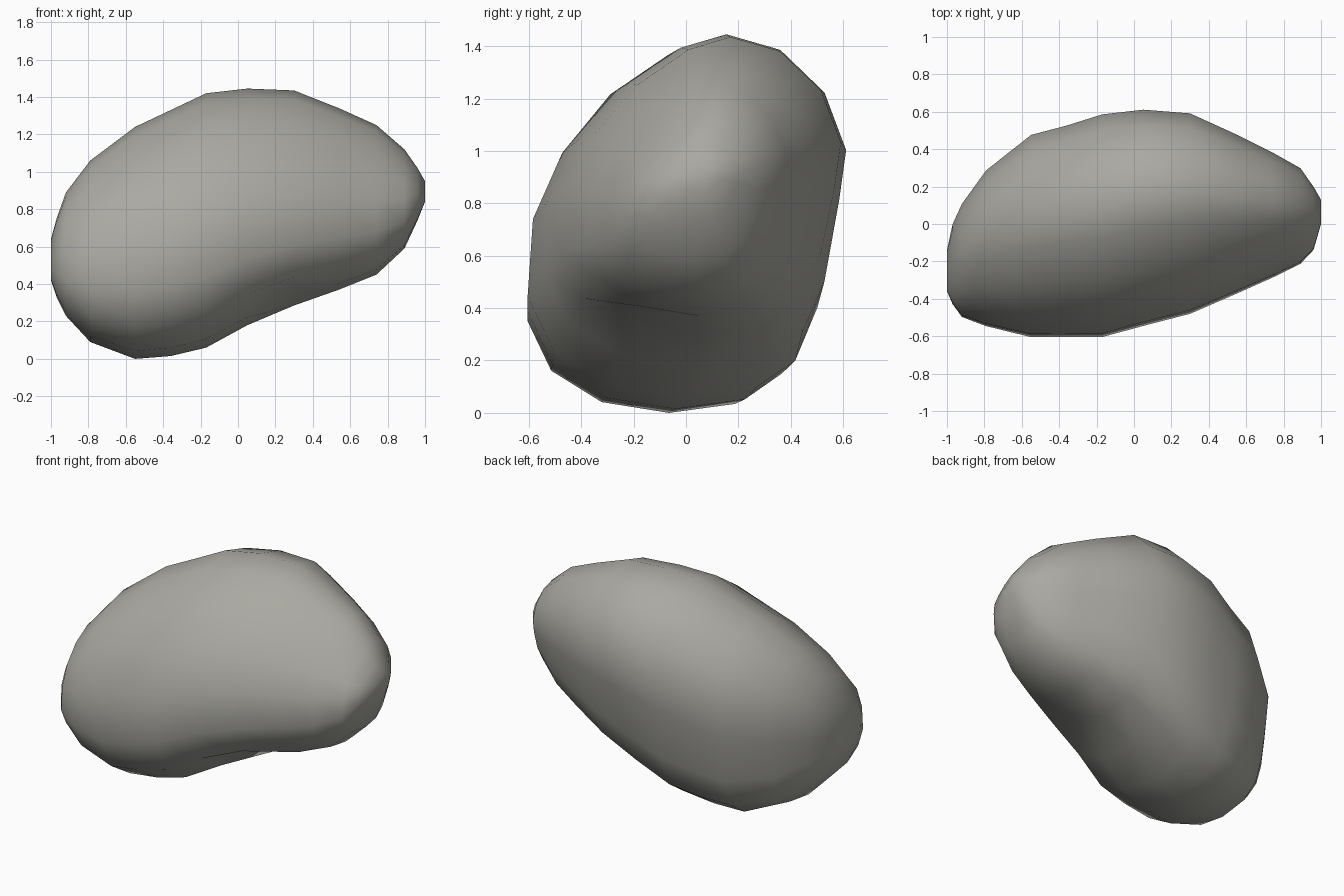
import bpy, bmesh
from math import cos, sin, pi, exp
from mathutils import Vector

cube = bpy.data.objects.get("Cube")
if cube:
    bpy.data.objects.remove(cube, do_unlink=True)

# Cross-sections along the length: x, y low, y high, z low, z high
SECTIONS = [
    (-1.0, -.36, -.14, .42, .64), (-.97, -.43, .0, .33, .75),
    (-.92, -.5, .11, .23, .89), (-.79, -.55, .29, .09, 1.06),
    (-.55, -.61, .48, .0, 1.24), (-.36, -.61, .53, .015, 1.33),
    (-.17, -.61, .59, .06, 1.42), (.05, -.55, .615, .18, 1.445),
    (.3, -.485, .595, .285, 1.435), (.54, -.38, .485, .37, 1.34),
    (.74, -.29, .385, .45, 1.25), (.89, -.215, .3, .59, 1.12),
    (.96, -.14, .2, .74, 1.02), (1.0, .0, .13, .84, .95),
]
SIDES = 16
LEAN = .29


def signed_power(value, p):
    return abs(value) ** p * (1 if value >= 0 else -1)


def section_point(section, angle):
    """Leaning rounded section: flatter at the top, squarer at the lower back."""
    x, y0, y1, z0, z1 = section
    s = sin(angle)
    lean = LEAN * (1 - min(s, 0) ** 2)
    c = cos(angle - lean)
    if s >= 0:
        fullness = 1.6 if c > 0 else 1.9 - .25 * x
    elif c > 0:
        fullness = 2.05 - s * c * (2.3 - 1.9 * max(x, 0))
    else:
        fullness = 2.3
    y = (y0 + y1) / 2 + (y1 - y0) / 2 * signed_power(c, 2 / fullness)
    z = (z0 + z1) / 2 + (z1 - z0) / 2 * signed_power(s, 2 / fullness)
    return Vector((x, y, z))


# Small hollow pressed into the lower front
DENT = Vector((.32, -.2, .33))
PUSH = Vector((-.01, .04, .06))

bm = bmesh.new()
rings = []
for section in SECTIONS:
    ring = []
    for i in range(SIDES):
        p = section_point(section, 2 * pi * i / SIDES)
        p += PUSH * exp(-((p - DENT).length / .12) ** 2)
        ring.append(bm.verts.new(p))
    rings.append(ring)

# Skin between sections
for a, b in zip(rings, rings[1:]):
    for i in range(SIDES):
        j = (i + 1) % SIDES
        bm.faces.new((a[i], a[j], b[j], b[i]))

# Close both ends
for ring in (rings[0], rings[-1]):
    mid = sum((v.co for v in ring), Vector()) / SIDES
    tip = bm.verts.new(mid)
    for i in range(SIDES):
        bm.faces.new((ring[i], ring[(i + 1) % SIDES], tip))
bmesh.ops.recalc_face_normals(bm, faces=bm.faces)
for face in bm.faces:
    face.smooth = True

mesh = bpy.data.meshes.new("boulder")
bm.to_mesh(mesh)
bm.free()
boulder = bpy.data.objects.new("boulder", mesh)
bpy.context.collection.objects.link(boulder)

# Stone colour
stone = bpy.data.materials.new("warm_grey_stone")
stone.use_nodes = True
colour = (.4, .395, .36, 1)
stone.diffuse_color = colour
bsdf = stone.node_tree.nodes["Principled BSDF"]
bsdf.inputs["Base Color"].default_value = colour
bsdf.inputs["Roughness"].default_value = .9
mesh.materials.append(stone)
